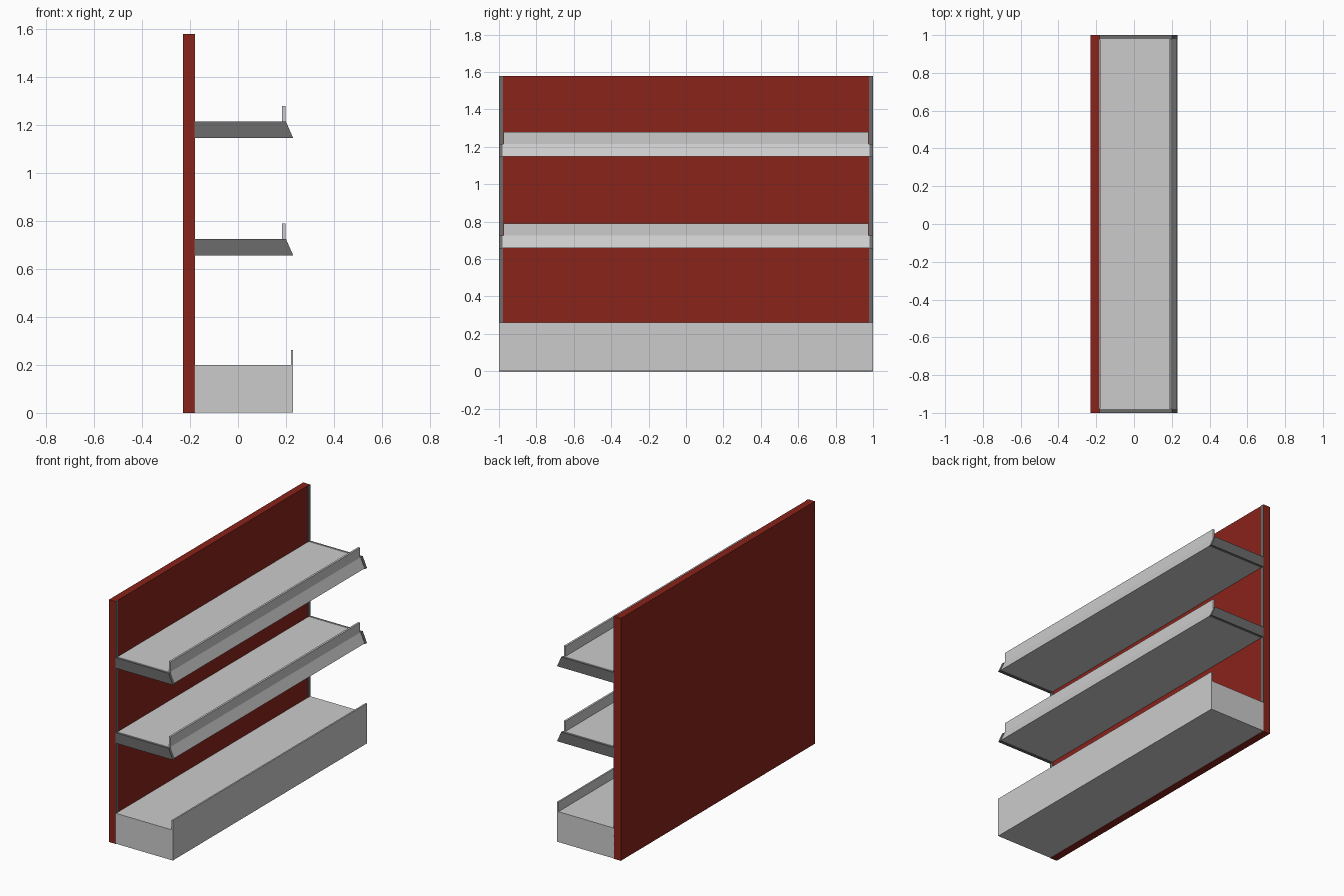
import bpy, bmesh

if "Cube" in bpy.data.objects:
    bpy.data.objects.remove(bpy.data.objects["Cube"])

def material(name, color):
    m = bpy.data.materials.new(name)
    m.diffuse_color = color
    m.use_nodes = True
    m.node_tree.nodes["Principled BSDF"].inputs["Base Color"].default_value = m.diffuse_color
    return m

red = material("red_panel", (0.25, 0.017, 0.01, 1))
dark = material("dark_metal", (0.15, 0.15, 0.15, 1))

def prism(name, profile, y0, y1, mat=None):
    """Extrude an (x, z) profile from y0 to y1."""
    bm = bmesh.new()
    face = bm.faces.new([bm.verts.new((x, y0, z)) for x, z in profile])
    ext = bmesh.ops.extrude_face_region(bm, geom=[face])
    verts = [v for v in ext["geom"] if isinstance(v, bmesh.types.BMVert)]
    bmesh.ops.translate(bm, verts=verts, vec=(0, y1 - y0, 0))
    bmesh.ops.recalc_face_normals(bm, faces=bm.faces)
    me = bpy.data.meshes.new(name)
    bm.to_mesh(me)
    bm.free()
    if mat:
        me.materials.append(mat)
    ob = bpy.data.objects.new(name, me)
    bpy.context.collection.objects.link(ob)
    return ob

def rect(x0, x1, z0, z1):
    return [(x0, z0), (x1, z0), (x1, z1), (x0, z1)]

# Back panel with an upright strip at each end of its front
prism("back_panel", rect(-0.23, -0.182, 0, 1.58), -1, 1, red)
for side, y in (("left", -1), ("right", 0.978)):
    prism(f"{side}_upright", rect(-0.182, -0.179, 0, 1.58), y, y + 0.022, dark)

# Base plinth with a raised front lip
prism("base", [(-0.18, 0.002), (0.23, 0.002), (0.23, 0.262), (0.22, 0.262),
               (0.22, 0.2), (-0.18, 0.2)], -1, 1)

# Shelves: tray with sloped front, stop lip and end brackets
for label, z in (("lower", 0.657), ("upper", 1.146)):
    top = z + 0.068
    prism(f"{label}_shelf", [(-0.18, z + 0.003), (0.227, z + 0.003),
                             (0.197, top), (-0.18, top)], -0.98, 0.98)
    prism(f"{label}_shelf_lip", rect(0.184, 0.197, top - 0.005, z + 0.133), -0.976, 0.976)
    for side, y in (("left", -1), ("right", 0.98)):
        prism(f"{label}_{side}_bracket", [(-0.18, z), (0.23, z), (0.2, top), (-0.18, top)],
              y, y + 0.02, dark)
